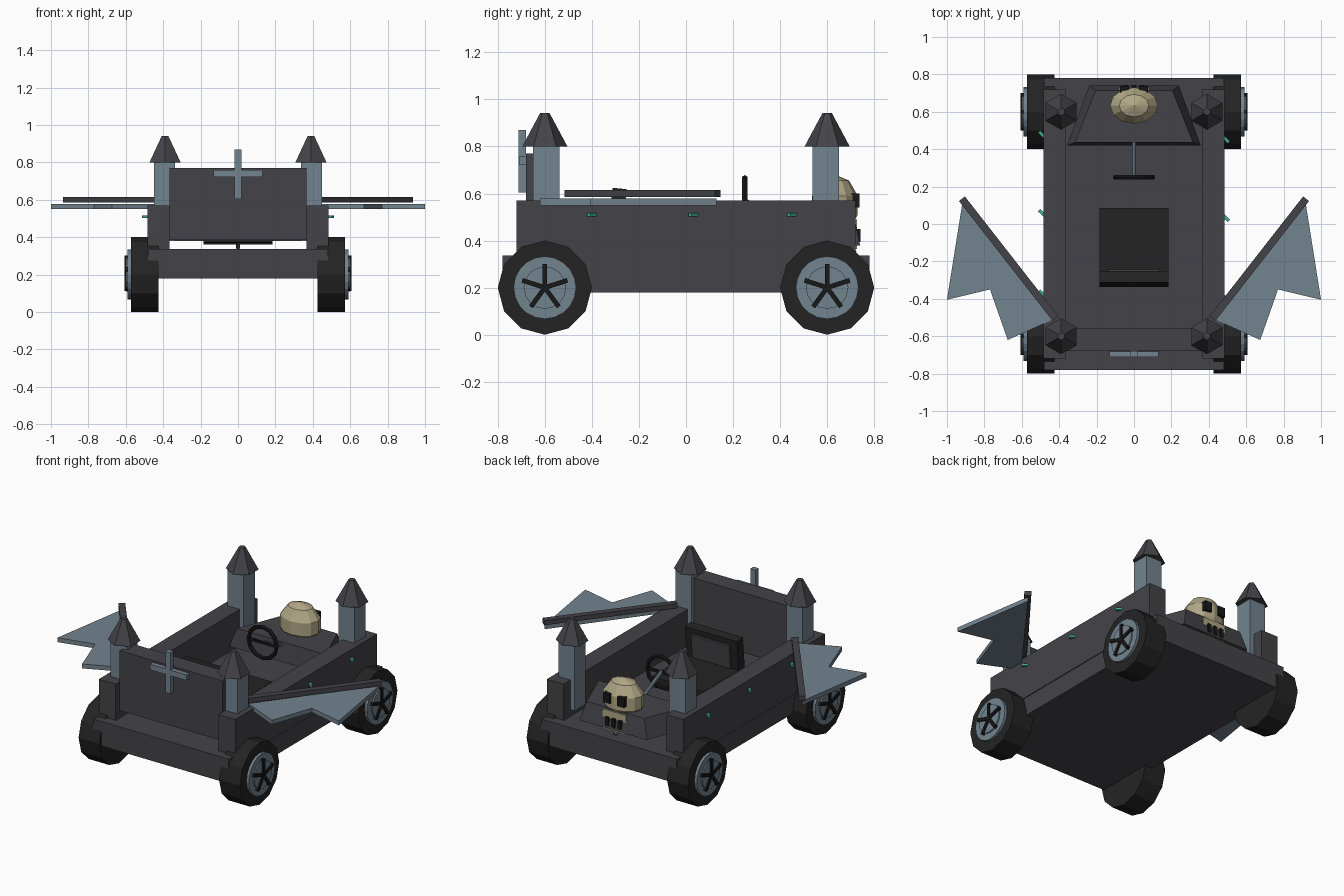
import bpy, bmesh, math
from mathutils import Matrix, Vector

if "Cube" in bpy.data.objects:
    bpy.data.objects.remove(bpy.data.objects["Cube"])


def mat(name, rgb):
    m = bpy.data.materials.new(name)
    lin = [(c / 255 / 12.92 if c < 11 else ((c / 255 + .055) / 1.055) ** 2.4) for c in rgb]
    m.diffuse_color = (*lin, 1)
    m.use_nodes = True
    m.node_tree.nodes["Principled BSDF"].inputs["Base Color"].default_value = m.diffuse_color
    return m


STONE = mat("charcoal stone", (68, 67, 72))
SLATE = mat("slate blue", (114, 131, 143))
RUBBER = mat("rubber black", (36, 36, 36))
BLACK = mat("deep black", (24, 24, 24))
BONE = mat("bone", (178, 168, 134))
TEAL = mat("teal", (64, 170, 140))


def finish(name, bm, material):
    bmesh.ops.recalc_face_normals(bm, faces=bm.faces)
    me = bpy.data.meshes.new(name)
    bm.to_mesh(me)
    bm.free()
    me.materials.append(material)
    ob = bpy.data.objects.new(name, me)
    bpy.context.collection.objects.link(ob)
    return ob


def box(name, lo, hi, material, rot=None):
    """Box from min to max corner, optionally rotated about its centre."""
    lo, hi = Vector(lo), Vector(hi)
    bm = bmesh.new()
    bmesh.ops.create_cube(bm, size=1)
    m = Matrix.Translation((lo + hi) / 2) @ (rot or Matrix()) @ Matrix.Diagonal((*(hi - lo), 1))
    bmesh.ops.transform(bm, matrix=m, verts=bm.verts)
    return finish(name, bm, material)


def rod(name, a, b, r1, r2, n, material, spin=0):
    """Prism or cone from a to b with n sides."""
    a, b = Vector(a), Vector(b)
    d = b - a
    bm = bmesh.new()
    bmesh.ops.create_cone(bm, cap_ends=True, segments=n, radius1=r1, radius2=r2, depth=d.length)
    q = Vector((0, 0, 1)).rotation_difference(d).to_matrix().to_4x4()
    m = Matrix.Translation((a + b) / 2) @ q @ Matrix.Rotation(spin, 4, 'Z')
    bmesh.ops.transform(bm, matrix=m, verts=bm.verts)
    return finish(name, bm, material)


def loft(name, bottom, z0, top, z1, material):
    """Solid between two outlines with the same point count."""
    bm = bmesh.new()
    lo = [bm.verts.new((x, y, z0)) for x, y in bottom]
    hi = [bm.verts.new((x, y, z1)) for x, y in top]
    bm.faces.new(lo)
    bm.faces.new(hi)
    for i in range(len(lo)):
        j = (i + 1) % len(lo)
        bm.faces.new((lo[i], lo[j], hi[j], hi[i]))
    return finish(name, bm, material)


# Chassis, back panel and cross
box("chassis", (-.48, -.78, .18), (.48, .78, .337), STONE)
box("back_panel", (-.365, -.68, .385), (.365, -.56, .77), STONE)
box("cross_upright", (-.018, -.712, .605), (.018, -.68, .87), SLATE)
box("cross_bar", (-.13, -.71, .722), (.13, -.681, .758), SLATE)

# Hood with sloped edges
loft("hood", [(-.357, .42), (.357, .42), (.24, .74), (-.24, .74)], .38,
     [(-.315, .437), (.315, .437), (.205, .715), (-.205, .715)], .5, STONE)

# Seat leaning slightly forward, with a padded panel
lean = Matrix.Rotation(-.1, 4, 'X')
box("seat_base", (-.185, -.3, .36), (.185, .085, .425), RUBBER)
box("seat_back", (-.185, -.325, .37), (.185, -.265, .622), RUBBER, lean)
box("seat_pad", (-.135, -.268, .43), (.135, -.25, .58), STONE, lean)

# Steering wheel: ring, spokes and column
bm = bmesh.new()
N, M = 12, 6
ring = [[bm.verts.new(((.1 + .013 * math.cos(v)) * math.cos(u), .25 + .013 * math.sin(v),
                       .565 + (.1 + .013 * math.cos(v)) * math.sin(u)))
         for v in [k * math.tau / M for k in range(M)]] for u in [k * math.tau / N for k in range(N)]]
for i in range(N):
    for j in range(M):
        bm.faces.new((ring[i][j], ring[(i + 1) % N][j],
                      ring[(i + 1) % N][(j + 1) % M], ring[i][(j + 1) % M]))
finish("steering_ring", bm, BLACK)
box("steering_spoke", (-.1, .243, .557), (.1, .257, .573), BLACK)
rod("steering_column", (0, .25, .567), (0, .72, .345), .012, .012, 8, SLATE)

# Skull ornament
bm = bmesh.new()
bmesh.ops.create_uvsphere(bm, u_segments=12, v_segments=5, radius=1)
bmesh.ops.transform(bm, verts=bm.verts,
                    matrix=Matrix.Translation((0, .633, .55)) @ Matrix.Diagonal((.135, .102, .13, 1)))
finish("skull_cranium", bm, BONE)
box("skull_jaw", (-.083, .63, .365), (.083, .727, .49), BONE)
for x in (-.05, .05):
    box("skull_eye", (x - .024, .69, .54), (x + .024, .737, .6), BLACK)
for x in (-.045, 0, .045):
    box("skull_tooth_gap", (x - .012, .72, .395), (x + .012, .742, .45), BLACK)

for s in (-1, 1):
    # Side walls
    box("side_wall", (min(s * .365, s * .485), -.72, .3), (max(s * .365, s * .485), .72, .57), STONE)

    # Wings: membrane and leading strut
    pts = [(.43, -.51), (.915, .13), (1, -.405), (.77, -.35), (.675, -.62)]
    pts = [(s * x, y) for x, y in pts]
    loft("wing_membrane", pts, .55, pts, .578, SLATE)
    d = Vector((s * .5, .64, 0))
    c = Vector((s * .67, -.185, .6))
    h = Vector((d.length / 2, .02, .015))
    box("wing_strut", c - h, c + h, STONE, Matrix.Rotation(math.atan2(d.y, d.x), 4, 'Z'))

    # Teal studs on the walls
    for y in (-.385, .045, .465):
        p = Vector((s * .49, y - s * .012, .51))
        h = Vector((.024, .009, .007))
        box("stud", p - h, p + h, TEAL, Matrix.Rotation(-.75, 4, 'Z'))

    for t in (-.6, .6):
        # Corner towers with hexagonal roofs
        box("tower", (s * .393 - .057, t * .99 - .056, .38), (s * .393 + .057, t * .99 + .056, .805), SLATE)
        rod("tower_roof", (s * .39, t, .8), (s * .39, t, .942), .096, .02, 6, STONE)

        # Wheels: tyre, rim, centre disc and five spokes
        rod("tyre", (s * .425, t, .2), (s * .573, t, .2), .2, .2, 12, RUBBER)
        rod("rim", (s * .5, t, .2), (s * .59, t, .2), .133, .133, 20, SLATE)
        rod("rim_disc", (s * .5, t, .2), (s * .598, t, .2), .09, .09, 16, SLATE)
        rod("hub", (s * .55, t, .2), (s * .608, t, .2), .018, .018, 8, BLACK)
        for k in range(5):
            a = k * math.tau / 5
            h = Vector((.012, .01, .051))
            p = Vector((s * .595, t + .05 * math.sin(a), .2 + .05 * math.cos(a)))
            box("wheel_spoke", p - h, p + h, BLACK, Matrix.Rotation(-a, 4, 'X'))
